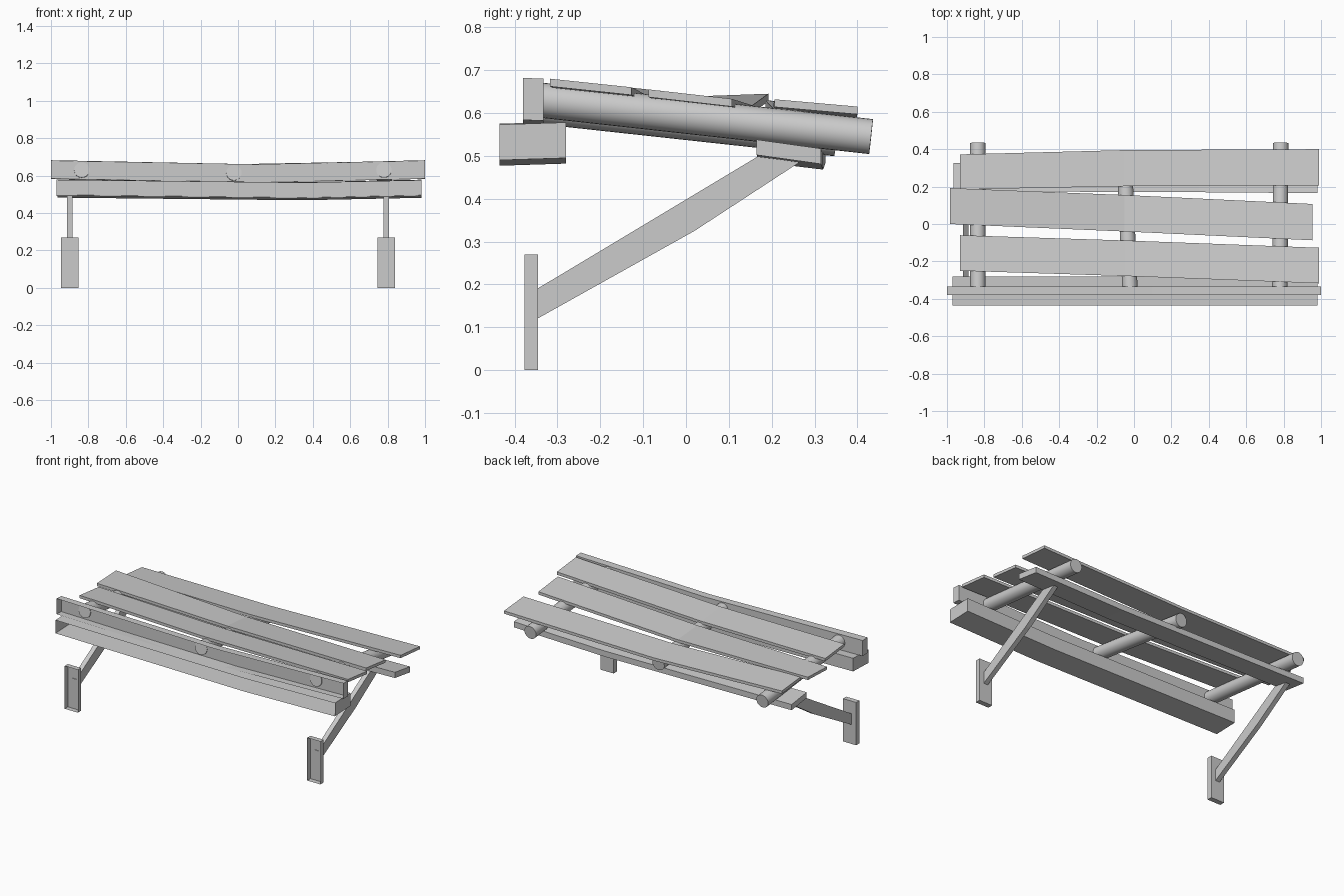
import bpy
import bmesh
import math
from mathutils import Vector

cube = bpy.data.objects.get("Cube")
if cube:
    bpy.data.objects.remove(cube, do_unlink=True)

GREY = (0.6, 0.6, 0.6, 1)
mat = bpy.data.materials.new("weathered grey")
mat.use_nodes = True
mat.diffuse_color = GREY
mat.node_tree.nodes["Principled BSDF"].inputs["Base Color"].default_value = GREY


def finish(name, bm, smooth=False):
    bmesh.ops.recalc_face_normals(bm, faces=bm.faces)
    mesh = bpy.data.meshes.new(name)
    bm.to_mesh(mesh)
    bm.free()
    mesh.materials.append(mat)
    obj = bpy.data.objects.new(name, mesh)
    bpy.context.collection.objects.link(obj)
    if smooth:
        bpy.ops.object.select_all(action='DESELECT')
        obj.select_set(True)
        bpy.context.view_layer.objects.active = obj
        bpy.ops.object.shade_smooth_by_angle(angle=math.radians(40))
    return obj


def loft(name, rings, open_front=False):
    """Skin matching rings of points and cap both ends."""
    bm = bmesh.new()
    loops = [[bm.verts.new(p) for p in ring] for ring in rings]
    n = len(loops[0])
    for a, b in zip(loops, loops[1:]):
        for i in range(n):
            j = (i + 1) % n
            bm.faces.new((a[i], a[j], b[j], b[i]))
    bm.faces.new(loops[0])
    bm.faces.new(loops[-1])
    bmesh.ops.recalc_face_normals(bm, faces=bm.faces)
    if open_front:
        bm.normal_update()
        front = [f for f in bm.faces if f.normal.y < -0.8]
        bmesh.ops.delete(bm, geom=front, context='FACES')
    return finish(name, bm)


def timber(name, stations, thick, open_front=False):
    """Long board; each station is x, front y, front top z, back y, back top z."""
    rings = [[(x, y0, z0), (x, y1, z1), (x, y1, z1 - thick), (x, y0, z0 - thick)]
             for x, y0, z0, y1, z1 in stations]
    return loft(name, rings, open_front)


def log(name, start, end, radius):
    a, b = Vector(start), Vector(end)
    bm = bmesh.new()
    bmesh.ops.create_cone(bm, cap_ends=True, segments=24, radius1=radius,
                          radius2=radius, depth=(b - a).length)
    turn = (b - a).to_track_quat('Z', 'Y').to_matrix().to_4x4()
    turn.translation = (a + b) / 2
    bm.transform(turn)
    return finish(name, bm, smooth=True)


# Hollow front beams, open towards the front
timber("front_beam", [(-1, -.38, .682, -.333, .68), (0.1, -.38, .66, -.333, .66),
                      (1, -.38, .682, -.333, .68)], .098, True)
timber("lower_front_beam", [(-.97, -.435, .575, -.28, .58), (.35, -.435, .56, -.28, .565),
                            (.98, -.435, .573, -.28, .578)], .083, True)

# Rail carrying the back of the logs
timber("back_rail", [(-.965, .175, .538, .325, .518), (.35, .17, .522, .32, .504),
                     (.98, .165, .538, .315, .517)], .036)

# Sloping logs
log("right_log", (-.835, -.338, .63), (-.835, .432, .545), .041)
log("middle_log", (-.022, -.338, .615), (-.052, .35, .54), .041)
log("left_log", (.78, -.338, .63), (.785, .432, .545), .041)

# Crooked roof planks
timber("front_plank", [(-.93, -.25, .672, -.06, .652), (-.05, -.278, .66, -.088, .64),
                       (.99, -.317, .68, -.127, .66)], .018)
timber("middle_plank", [(-.985, 0, .638, .192, .645), (-.05, -.04, .634, .155, .618),
                        (.955, -.087, .655, .107, .633)], .018)
timber("back_plank", [(-.93, .185, .63, .372, .612), (-.05, .202, .612, .395, .595),
                      (.99, .207, .632, .4, .615)], .018)

# Wall plates and slanted struts on both sides
for side, x in (("right", -.9), ("left", .793)):
    timber(side + "_wall_plate", [(x - .046, -.377, .27, -.345, .27),
                                  (x + .046, -.377, .27, -.345, .27)], .27, True)
    profile = [(-.347, .19), (-.08, .35), (.17, .5), (.265, .485), (.02, .325), (-.347, .12)]
    loft(side + "_strut", [[(x + dx, y, z) for y, z in profile] for dx in (-.015, .015)])
